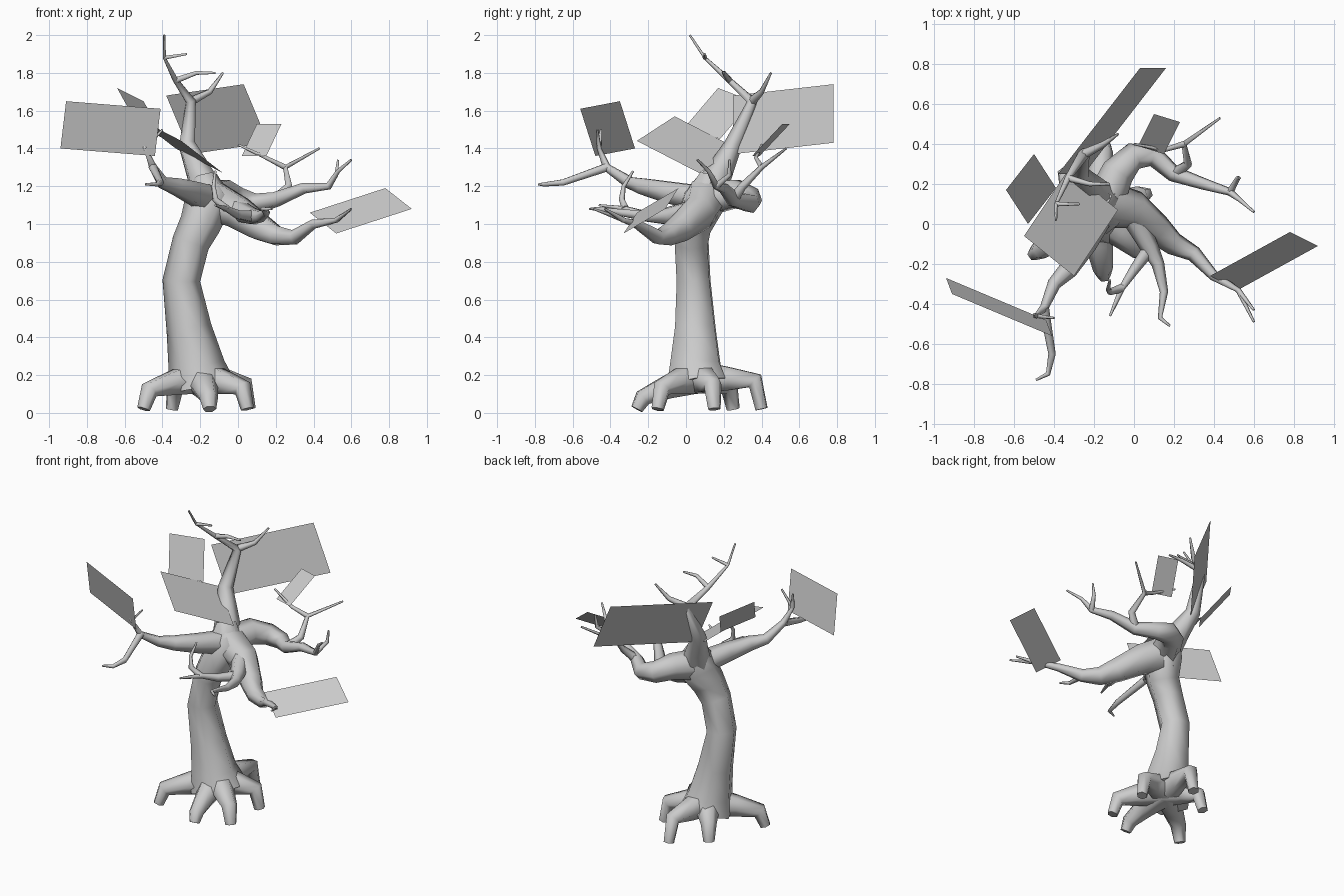
import bpy
from mathutils import Vector

cube = bpy.data.objects.get("Cube")
if cube:
    bpy.data.objects.remove(cube, do_unlink=True)

GREY = (0.6, 0.6, 0.6, 1)
material = bpy.data.materials.new("plain grey")
material.use_nodes = True
material.diffuse_color = GREY
shader = material.node_tree.nodes["Principled BSDF"]
shader.inputs["Base Color"].default_value = GREY


def add_mesh(name, mesh):
    """Put a mesh in the scene with the shared material."""
    obj = bpy.data.objects.new(name, mesh)
    bpy.context.collection.objects.link(obj)
    mesh.materials.clear()
    mesh.materials.append(material)


def tube(name, path, radii):
    """Smooth eight-sided tube with its own radius at each point."""
    curve = bpy.data.curves.new(name, "CURVE")
    curve.dimensions = "3D"
    curve.bevel_depth = 1
    curve.bevel_resolution = 1
    curve.use_fill_caps = True
    spline = curve.splines.new("POLY")
    spline.points.add(len(path) - 1)
    for point, position, radius in zip(spline.points, path, radii):
        point.co = (*position, 1)
        point.radius = radius
    helper = bpy.data.objects.new("tube_helper", curve)
    bpy.context.collection.objects.link(helper)
    graph = bpy.context.evaluated_depsgraph_get()
    mesh = bpy.data.meshes.new_from_object(helper.evaluated_get(graph))
    bpy.data.objects.remove(helper, do_unlink=True)
    mesh.polygons.foreach_set("use_smooth", [True] * len(mesh.polygons))
    add_mesh(name, mesh)


def branch(name, thickness, taper, *path):
    """Limb that thins out to a fine tip; returns its path for twigs to grow from."""
    last = len(path) - 1
    tip = 0.006
    tube(name, path, [tip + (thickness - tip) * (1 - i / last) ** taper for i in range(last + 1)])
    return path


def twig(name, thickness, *path):
    """Thin limb with an even taper."""
    return branch(name, thickness, 1, *path)


def root(name, foot_x, foot_y, knee_height):
    """Claw that arches out of the trunk base and drops to the ground."""
    base = Vector((-0.2, 0.06, 0.19))
    foot = Vector((foot_x, foot_y, 0.02))
    arch = base.lerp(foot, 0.5)
    knee = base.lerp(foot, 0.9)
    arch.z = (base.z + knee_height) / 2
    knee.z = knee_height
    tube(name, [base, arch, knee, foot], [0.1, 0.07, 0.05, 0.035])


def foliage(name, corner, along, across):
    """Flat parallelogram spanned by a corner and its two neighbours."""
    corner, along, across = Vector(corner), Vector(along), Vector(across)
    mesh = bpy.data.meshes.new(name)
    mesh.from_pydata([corner, along, along + across - corner, across], [], [(0, 1, 2, 3)])
    add_mesh(name, mesh)


# Trunk with flared base, ending in the crown where the limbs meet
crown = (-0.15, 0.1, 1.13)
tube("trunk",
     [(-0.2, 0.06, 0.15), (-0.22, 0.05, 0.25), (-0.26, 0.05, 0.45), (-0.3, 0.04, 0.7),
      (-0.25, 0.03, 0.9), (-0.2, 0.04, 1), crown, (-0.18, 0.13, 1.25)],
     [0.18, 0.15, 0.12, 0.1, 0.1, 0.11, 0.13, 0.07])

# Roots
root("front_right_root", -0.5, -0.15, 0.12)
root("front_root", -0.15, -0.26, 0.08)
root("front_left_root", 0.05, -0.15, 0.13)
root("back_left_root", 0.06, 0.15, 0.15)
root("back_root", -0.15, 0.4, 0.17)
root("back_right_root", -0.35, 0.25, 0.13)

# Tall branch and its twigs
tall = branch("tall_branch", 0.1, 2, crown, (-0.21, 0.18, 1.28), (-0.27, 0.25, 1.42),
              (-0.25, 0.35, 1.65), (-0.33, 0.23, 1.76), (-0.39, 0.1, 1.88), (-0.39, 0.02, 2))
twig("tall_back_twig", 0.025, tall[3], (-0.15, 0.4, 1.7), (-0.08, 0.45, 1.8))
twig("tall_side_twig", 0.018, tall[4], (-0.22, 0.2, 1.8), (-0.12, 0.2, 1.8))
twig("tall_tip_twig", 0.012, tall[5], (-0.27, 0.1, 1.9))

# Right branch and its twigs
right = branch("right_branch", 0.08, 1.4, crown, (-0.25, -0.1, 1.17), (-0.33, -0.23, 1.2),
               (-0.4, -0.3, 1.22), (-0.45, -0.42, 1.3), (-0.49, -0.46, 1.4), (-0.4, -0.47, 1.5))
twig("right_low_twig", 0.025, right[4], (-0.41, -0.65, 1.22), (-0.43, -0.75, 1.21),
     (-0.49, -0.78, 1.21))
twig("right_side_twig", 0.015, right[5], (-0.5, -0.45, 1.5))

# Left branch and its twig
left = branch("left_branch", 0.12, 1.4, crown, (0, 0.07, 1.06), (0.12, -0.03, 0.98),
              (0.2, -0.1, 0.94), (0.3, -0.15, 0.93), (0.4, -0.26, 1), (0.52, -0.33, 1.02),
              (0.6, -0.49, 1.08))
twig("left_twig", 0.015, left[6], (0.6, -0.43, 1.08))

# Back branch and its twigs
back = branch("back_branch", 0.1, 1.4, crown, (-0.08, 0.26, 1.16), (0, 0.34, 1.13),
              (0.1, 0.34, 1.11), (0.2, 0.25, 1.13), (0.35, 0.2, 1.19), (0.48, 0.16, 1.2),
              (0.53, 0.12, 1.28), (0.6, 0.06, 1.34))
twig("back_fork_twig", 0.018, back[6], (0.52, 0.23, 1.26), (0.53, 0.23, 1.34))
rising = twig("back_rising_twig", 0.03, back[4], (0.27, 0.3, 1.2), (0.25, 0.4, 1.3),
              (0.43, 0.53, 1.4))
twig("back_inner_twig", 0.016, rising[2], (0.15, 0.37, 1.35), (0, 0.4, 1.42))

# Front branch and its twigs
front = branch("front_branch", 0.06, 1.4, (0, 0.03, 1.07), (0.08, -0.12, 1.04),
               (0.12, -0.2, 1.04), (0.15, -0.34, 1.06), (0.13, -0.47, 1.08), (0.18, -0.51, 1.08))
low = twig("front_low_twig", 0.035, front[1], (0, -0.23, 1.05), (-0.06, -0.32, 1.08),
           (-0.12, -0.46, 1.1))
twig("front_rising_twig", 0.022, low[2], (-0.12, -0.34, 1.13), (-0.13, -0.33, 1.2),
     (-0.12, -0.28, 1.28))

# Flat foliage
foliage("right_foliage", (-0.91, -0.35, 1.65), (-0.41, -0.56, 1.61), (-0.94, -0.27, 1.4))
foliage("back_foliage", (-0.38, 0.25, 1.68), (0.03, 0.78, 1.74), (-0.25, 0.25, 1.37))
foliage("side_foliage", (-0.64, 0.17, 1.72), (-0.5, 0.35, 1.65), (-0.53, 0, 1.52))
foliage("centre_foliage", (-0.55, -0.06, 1.57), (-0.3, -0.26, 1.44), (-0.33, 0.27, 1.4))
foliage("small_foliage", (0.02, 0.39, 1.36), (0.15, 0.35, 1.36), (0.1, 0.55, 1.53))
foliage("left_foliage", (0.38, -0.26, 1.06), (0.52, -0.33, 0.95), (0.78, -0.04, 1.19))
